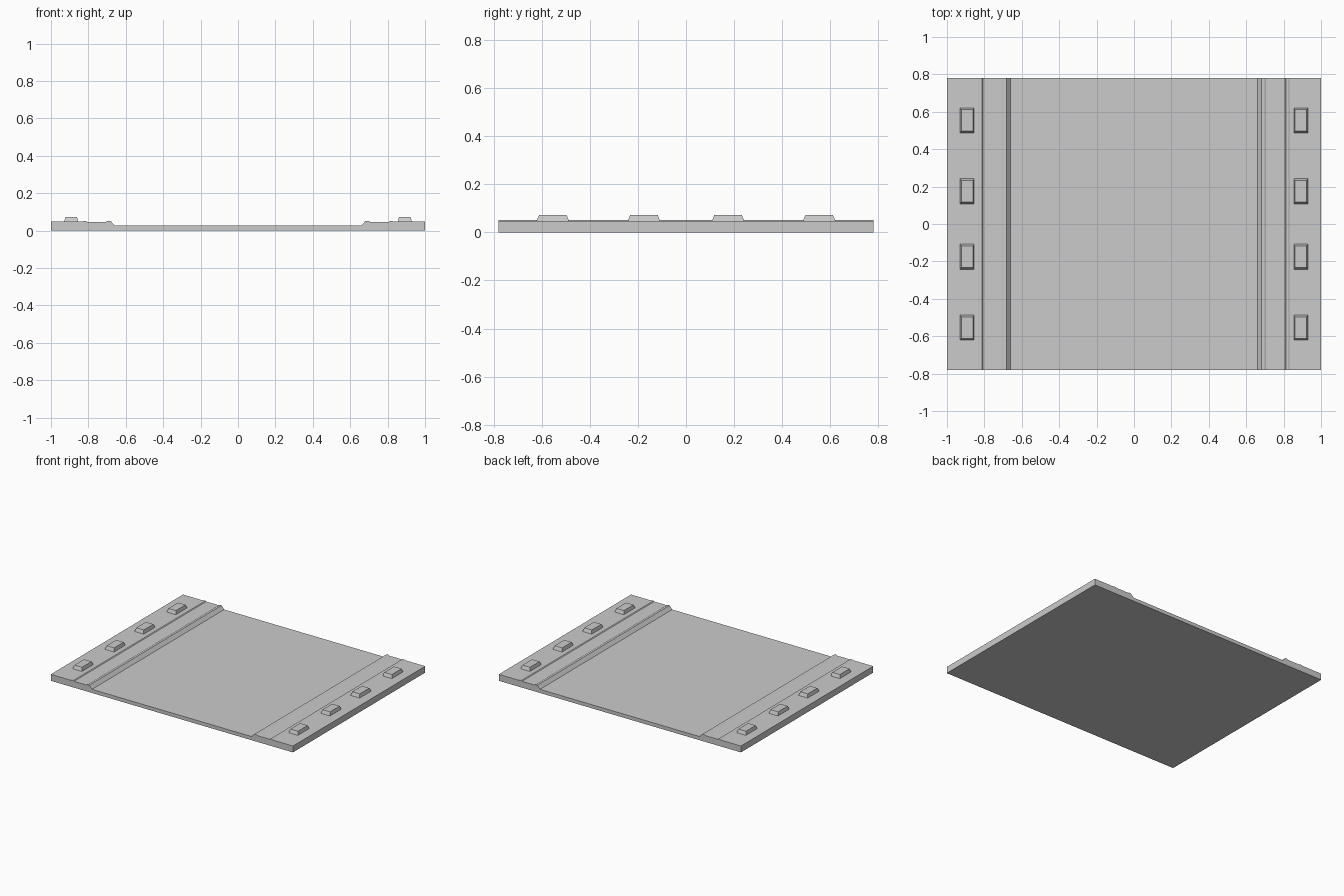
import bpy, bmesh

if "Cube" in bpy.data.objects:
    bpy.data.objects.remove(bpy.data.objects["Cube"])

HALF_Y = 0.78


def make_object(name, bm):
    bmesh.ops.recalc_face_normals(bm, faces=bm.faces)
    mesh = bpy.data.meshes.new(name)
    bm.to_mesh(mesh)
    bm.free()
    obj = bpy.data.objects.new(name, mesh)
    bpy.context.collection.objects.link(obj)
    return obj


# Floor panel: half cross-section (x, z), mirrored and extruded along y
half = [(0.66, 0.027), (0.682, 0.052), (0.698, 0.052), (0.706, 0.047),
        (0.808, 0.047), (0.814, 0.052), (0.826, 0.052), (0.832, 0.048),
        (1.0, 0.048), (1.0, 0.0)]
profile = half + [(-x, z) for x, z in reversed(half)]
bm = bmesh.new()
face = bm.faces.new([bm.verts.new((x, -HALF_Y, z)) for x, z in profile])
ext = bmesh.ops.extrude_face_region(bm, geom=[face])
moved = [g for g in ext["geom"] if isinstance(g, bmesh.types.BMVert)]
bmesh.ops.translate(bm, verts=moved, vec=(0, 2 * HALF_Y, 0))
make_object("floor_panel", bm)


# Raised tread block: box tapered towards its top
def tread_block(name, x, y):
    bm = bmesh.new()
    bmesh.ops.create_cube(bm, size=2)
    for v in bm.verts:
        top = v.co.z > 0
        v.co.x *= 0.031 if top else 0.038
        v.co.y *= 0.057 if top else 0.068
        v.co.z = 0.073 if top else 0.046
    # Short upright sides below the sloped rim
    obj = make_object(name, bm)
    obj.location = (x, y, 0)


# Four blocks along each side strip
for side, sx in (("left", -1), ("right", 1)):
    for i, y in enumerate((-0.554, -0.175, 0.175, 0.554)):
        tread_block(f"tread_block_{side}_{i + 1}", sx * 0.892, y)
